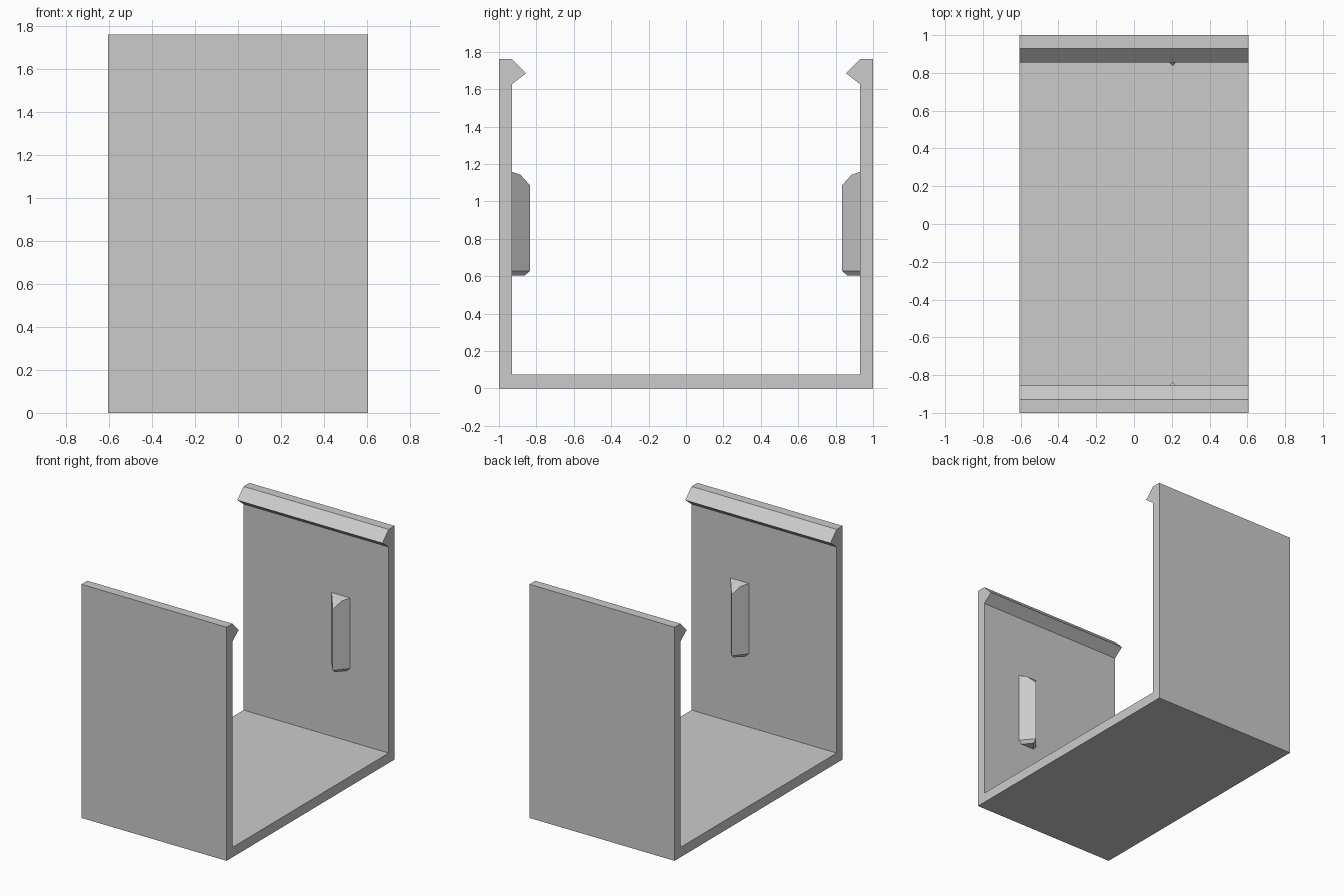
import bpy, bmesh

cube = bpy.data.objects.get("Cube")
if cube:
    bpy.data.objects.remove(cube, do_unlink=True)

grey = bpy.data.materials.new("light_grey")
grey.use_nodes = True
colour = (0.6, 0.6, 0.6, 1)
grey.diffuse_color = colour
grey.node_tree.nodes["Principled BSDF"].inputs["Base Color"].default_value = colour


def finish(name, bm):
    bmesh.ops.recalc_face_normals(bm, faces=bm.faces)
    mesh = bpy.data.meshes.new(name)
    bm.to_mesh(mesh)
    bm.free()
    mesh.materials.append(grey)
    obj = bpy.data.objects.new(name, mesh)
    bpy.context.collection.objects.link(obj)
    return obj


# U-shaped bracket with inward snap hooks, extruded across its width
half_width = 0.605
half_profile = [(1, 0), (1, 1.76), (0.93, 1.76), (0.855, 1.685),
                (0.93, 1.627), (0.93, 0.075)]
profile = half_profile + [(-y, z) for y, z in reversed(half_profile)]
bm = bmesh.new()
face = bm.faces.new([bm.verts.new((-half_width, y, z)) for y, z in profile])
side = bmesh.ops.extrude_face_region(bm, geom=[face])["geom"]
moved = [v for v in side if isinstance(v, bmesh.types.BMVert)]
bmesh.ops.translate(bm, verts=moved, vec=(2 * half_width, 0, 0))
finish("clip_bracket", bm)


# Ridge-shaped locating rib with a sloped top and a chamfered foot
def add_rib(name, sign):
    bm = bmesh.new()
    offsets = (-0.077, -0.041, 0, 0.041, 0.077)
    depths = (0.93, 0.885, 0.835, 0.885, 0.93)
    tops = (1.157, 1.142, 1.087, 1.142, 1.157)

    def ring(heights, scale):
        return [bm.verts.new((0.205 + x * scale,
                              sign * (0.93 - (0.93 - y) * scale), z))
                for x, y, z in zip(offsets, depths, heights)]

    foot = ring([0.603] * 5, 0.7)
    low = ring([0.627] * 5, 1)
    top = ring(tops, 1)
    for a, b in ((foot, low), (low, top)):
        for i in range(5):
            j = (i + 1) % 5
            bm.faces.new((a[i], a[j], b[j], b[i]))
    bm.faces.new(foot)
    bm.faces.new((top[0], top[1], top[3], top[4]))
    bm.faces.new(top[1:4])
    obj = finish(name, bm)
    bpy.ops.object.select_all(action="DESELECT")
    obj.select_set(True)
    bpy.context.view_layer.objects.active = obj
    bpy.ops.object.shade_smooth_by_angle(angle=0.35)


add_rib("front_rib", -1)
add_rib("back_rib", 1)
